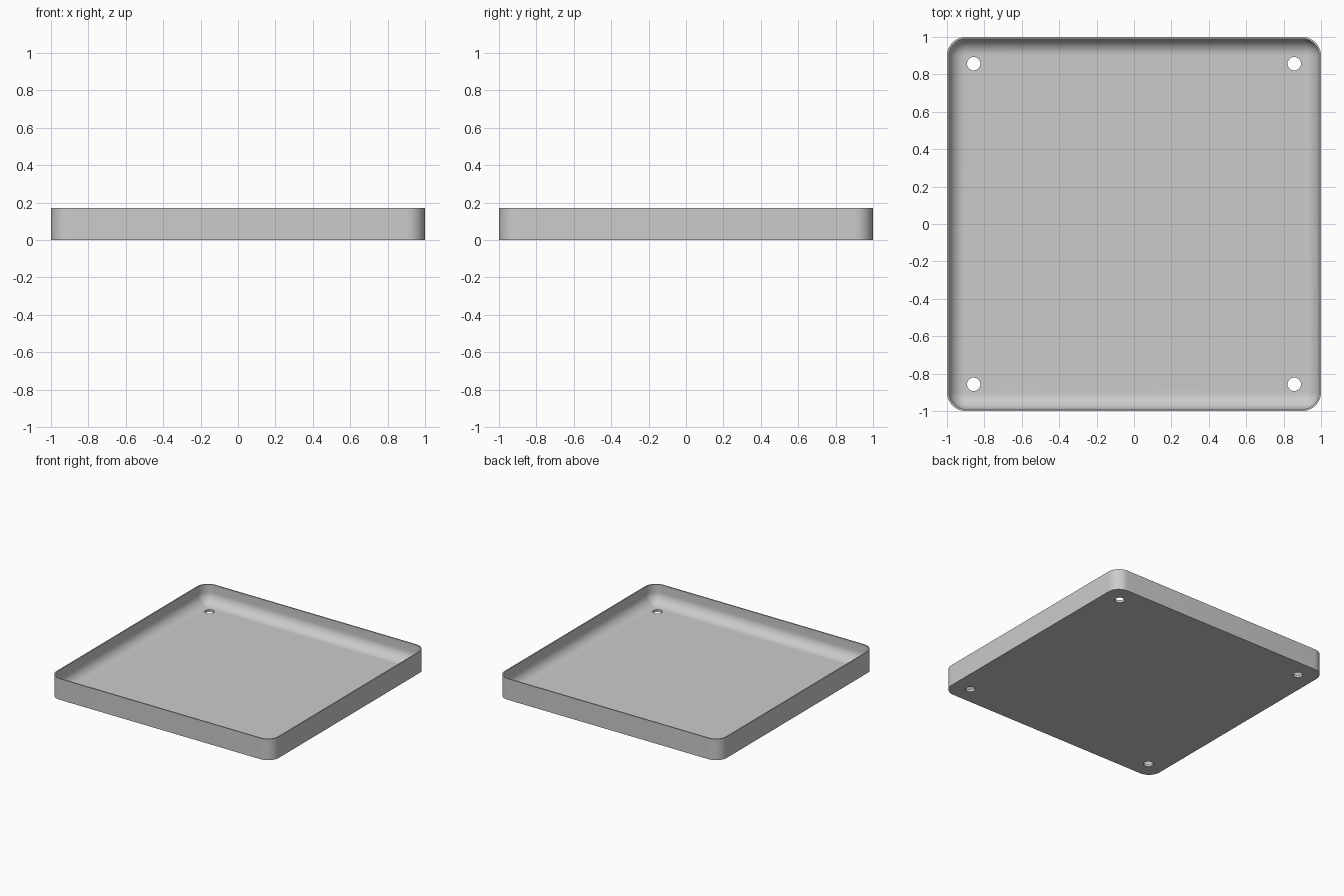
import bpy, bmesh, math

cube = bpy.data.objects.get("Cube")
if cube:
    bpy.data.objects.remove(cube, do_unlink=True)

HEIGHT, FLOOR, WALL = 0.171, 0.02, 0.01
CORNER, FILLET = 0.1, 0.088
HOLE_POS, HOLE_RADIUS = 0.857, 0.036
STEPS = 12

grey = bpy.data.materials.new("light grey")
grey.use_nodes = True
colour = (0.6, 0.6, 0.6, 1)
grey.diffuse_color = colour
grey.node_tree.nodes["Principled BSDF"].inputs["Base Color"].default_value = colour


def rounded_square(bm, half, radius, z):
    """Ring of vertices around a square with rounded corners."""
    ring = []
    for quarter in range(4):
        mid = math.pi / 4 + quarter * math.pi / 2
        cx = math.copysign(half - radius, math.cos(mid))
        cy = math.copysign(half - radius, math.sin(mid))
        for i in range(STEPS + 1):
            a = (quarter + i / STEPS) * math.pi / 2
            ring.append(bm.verts.new((cx + radius * math.cos(a), cy + radius * math.sin(a), z)))
    return ring


# Tray shell: outer wall, rim, inner wall, then the fillet down to the floor
bm = bmesh.new()
inner, inner_corner = 1 - WALL, CORNER - WALL
rings = [rounded_square(bm, 1, CORNER, 0), rounded_square(bm, 1, CORNER, HEIGHT),
         rounded_square(bm, inner, inner_corner, HEIGHT)]
for i in range(STEPS + 1):
    a = i / STEPS * math.pi / 2
    inset = FILLET * (1 - math.cos(a))
    rings.append(rounded_square(bm, inner - inset, inner_corner - inset,
                                FLOOR + FILLET * (1 - math.sin(a))))
for low, high in zip(rings, rings[1:]):
    for i in range(len(low)):
        j = (i + 1) % len(low)
        bm.faces.new((low[i], low[j], high[j], high[i]))
bm.faces.new(rings[0][::-1])
bm.faces.new(rings[-1])
bmesh.ops.recalc_face_normals(bm, faces=bm.faces)
mesh = bpy.data.meshes.new("tray")
bm.to_mesh(mesh)
bm.free()
tray = bpy.data.objects.new("tray", mesh)
mesh.materials.append(grey)
bpy.context.collection.objects.link(tray)

# Screw holes through the floor corners
for sx in (-1, 1):
    for sy in (-1, 1):
        bpy.ops.mesh.primitive_cylinder_add(vertices=32, radius=HOLE_RADIUS, depth=0.2,
                                            location=(sx * HOLE_POS, sy * HOLE_POS, 0))
        cutter = bpy.context.object
        cutter.name = "hole_cutter"
        cutter.data.materials.append(grey)
        cut = tray.modifiers.new("screw_hole", 'BOOLEAN')
        cut.operation = 'DIFFERENCE'
        cut.solver = 'EXACT'
        cut.object = cutter
        bpy.context.view_layer.objects.active = tray
        bpy.ops.object.modifier_apply(modifier=cut.name)
        bpy.data.objects.remove(cutter, do_unlink=True)

bpy.ops.object.select_all(action='DESELECT')
tray.select_set(True)
bpy.context.view_layer.objects.active = tray
bpy.ops.object.shade_smooth_by_angle(angle=math.radians(30))
